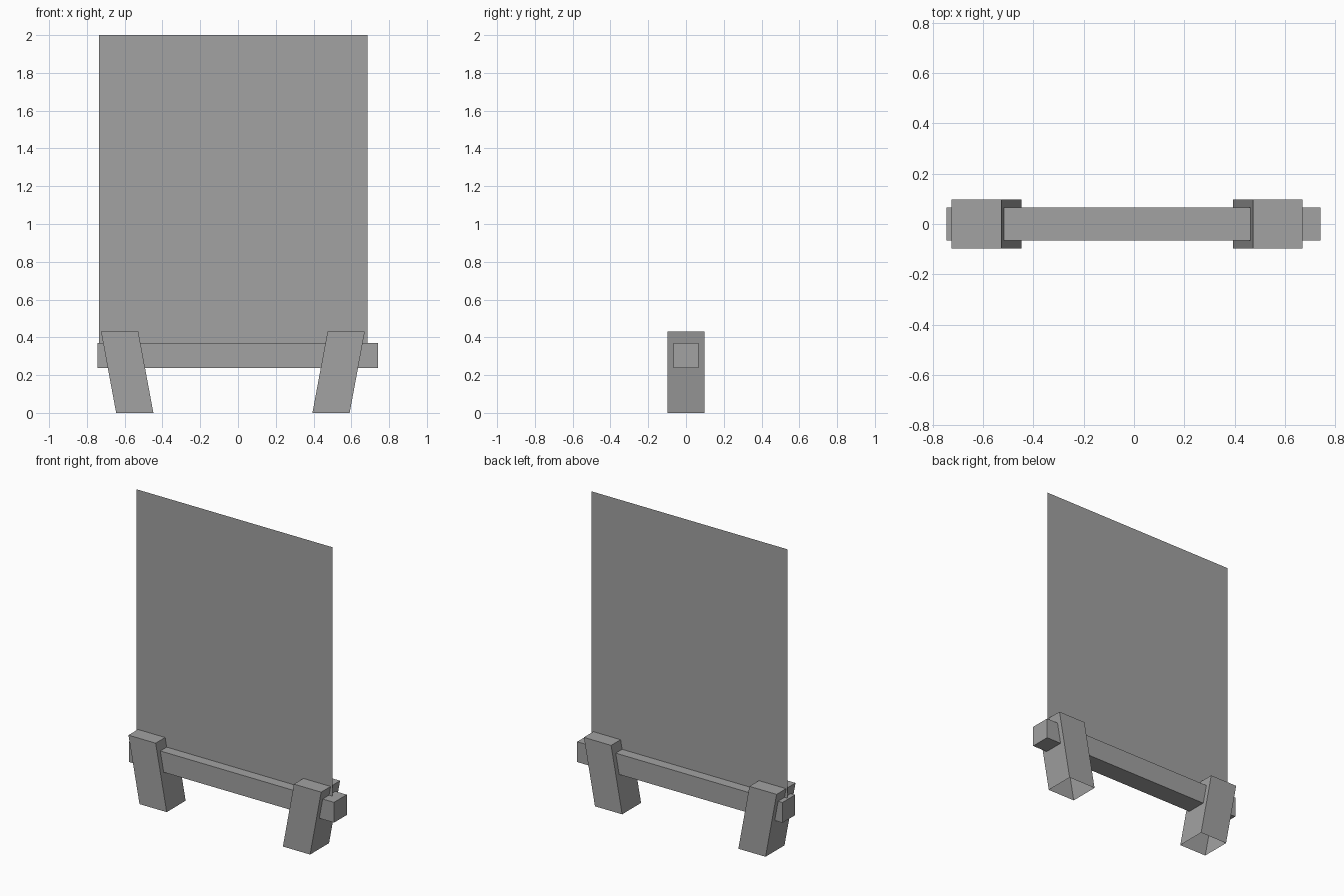
import bpy
import bmesh

cube = bpy.data.objects.get("Cube")
if cube:
    bpy.data.objects.remove(cube, do_unlink=True)

grey = bpy.data.materials.new("plain grey")
grey.use_nodes = True
colour = (0.36, 0.36, 0.36, 1)
grey.diffuse_color = colour
grey.node_tree.nodes["Principled BSDF"].inputs["Base Color"].default_value = colour


def finish(name, bm):
    mesh = bpy.data.meshes.new(name)
    bm.to_mesh(mesh)
    bm.free()
    mesh.materials.append(grey)
    obj = bpy.data.objects.new(name, mesh)
    bpy.context.collection.objects.link(obj)
    return obj


def box(x, y, z):
    """Box filling the given (low, high) ranges."""
    bm = bmesh.new()
    bmesh.ops.create_cube(bm, size=1)
    for v in bm.verts:
        v.co = [r[0] if c < 0 else r[1] for c, r in zip(v.co, (x, y, z))]
    return bm


# Leaning feet: sheared boxes, open underneath
def foot(name, top_x, bottom_x):
    bm = box(top_x, (-0.098, 0.098), (0, 0.43))
    for v in bm.verts:
        if v.co.z < 0.1:
            v.co.x += bottom_x - top_x[0]
    bm.normal_update()
    base = [f for f in bm.faces if f.normal.z < -0.9]
    bmesh.ops.delete(bm, geom=base, context='FACES_ONLY')
    finish(name, bm)


foot("right_foot", (-0.725, -0.528), -0.645)
foot("left_foot", (0.474, 0.671), 0.394)

# Crossbar running through both feet
finish("crossbar", box((-0.745, 0.742), (-0.066, 0.066), (0.237, 0.37)))

# Thin upright board standing in the crossbar
bm = bmesh.new()
corners = [(-0.737, 0.3), (0.685, 0.3), (0.685, 2), (-0.737, 2)]
bm.faces.new([bm.verts.new((x, 0, z)) for x, z in corners])
finish("board", bm)
